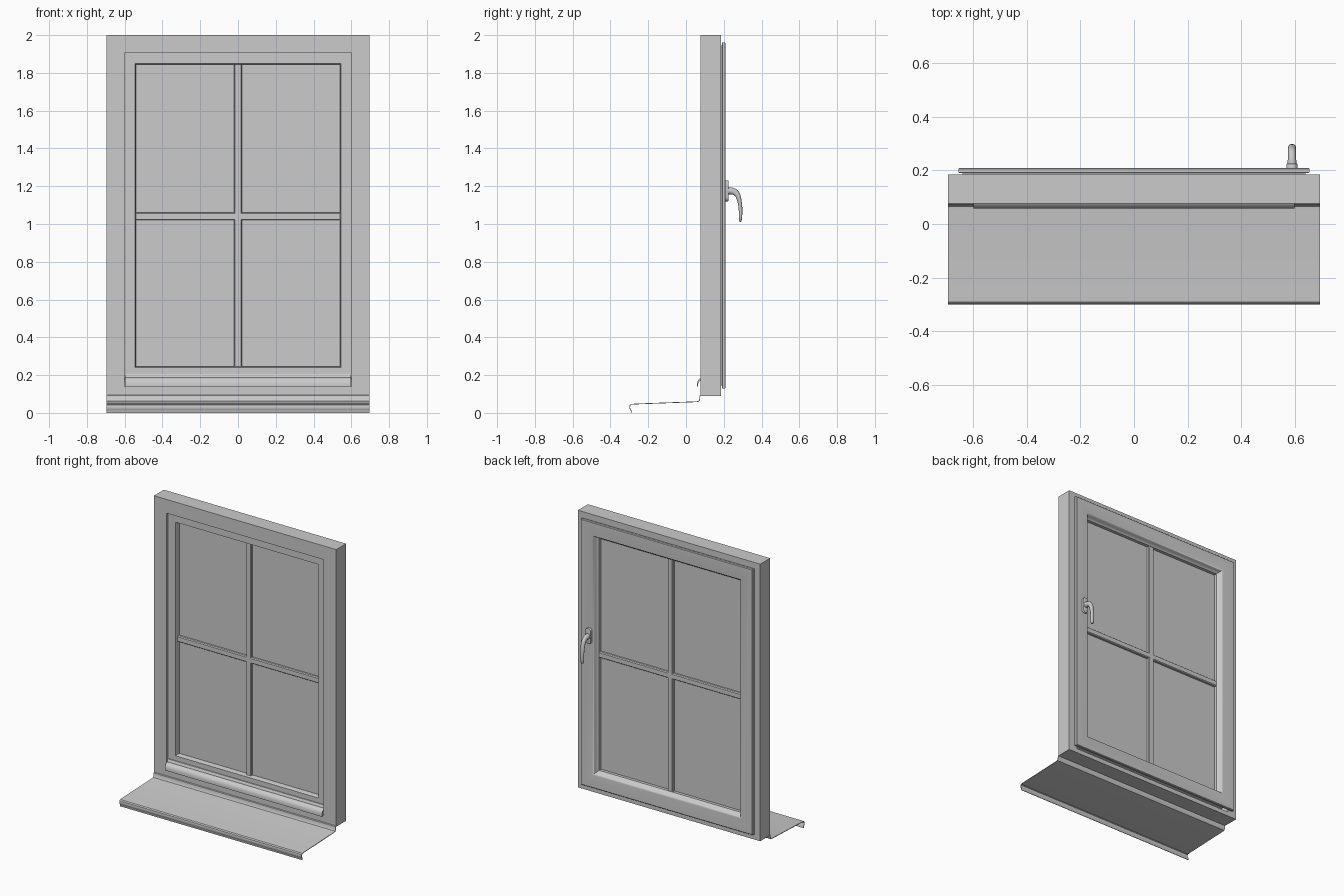
import bpy, bmesh, math
from mathutils import Vector

if "Cube" in bpy.data.objects:
    bpy.data.objects.remove(bpy.data.objects["Cube"])


def finish(name, bm, bevel=0.0, angle=35):
    bmesh.ops.recalc_face_normals(bm, faces=bm.faces)
    me = bpy.data.meshes.new(name)
    bm.to_mesh(me)
    bm.free()
    ob = bpy.data.objects.new(name, me)
    bpy.context.collection.objects.link(ob)
    bpy.ops.object.select_all(action='DESELECT')
    ob.select_set(True)
    bpy.context.view_layer.objects.active = ob
    bpy.ops.object.shade_smooth_by_angle(angle=math.radians(angle))
    if bevel:
        m = ob.modifiers.new("bevel", 'BEVEL')
        m.width, m.segments, m.limit_method = bevel, 2, 'ANGLE'
    return ob


def loft(name, rings, closed=False, caps=True, **kw):
    """Skin a list of equally sized vertex rings."""
    bm = bmesh.new()
    vs = [[bm.verts.new(p) for p in r] for r in rings]
    n = len(rings[0])
    pairs = list(zip(vs, vs[1:])) + ([(vs[-1], vs[0])] if closed else [])
    for a, b in pairs:
        for i in range(n):
            j = (i + 1) % n
            bm.faces.new((a[i], a[j], b[j], b[i]))
    if caps and not closed:
        bm.faces.new(vs[0])
        bm.faces.new(vs[-1])
    return finish(name, bm, **kw)


def rect_ring(hw, z0, z1, y):
    return [(-hw, y, z0), (hw, y, z0), (hw, y, z1), (-hw, y, z1)]


def extrude_x(name, profile, hw, **kw):
    return loft(name, [[(x, y, z) for y, z in profile] for x in (-hw, hw)], **kw)


# fixed outer frame, with a rebate behind the front lip
loft("outer_frame", [rect_ring(*r) for r in (
    (.695, .09, 2.0, .077), (.695, .09, 2.0, .185), (.63, .12, 1.935, .185),
    (.63, .12, 1.935, .10), (.60, .14, 1.905, .10), (.60, .14, 1.905, .077))],
    closed=True)


# opening sash: profile given as (half width, y), mitred round the pane
def sash_ring(hw, y):
    d = hw - .54
    return rect_ring(hw, .245 - d, 1.845 + d, y)


loft("sash", [sash_ring(*p) for p in (
    (.62, .097), (.62, .19), (.653, .19), (.656, .193), (.656, .206),
    (.652, .21), (.566, .21), (.561, .208), (.557, .202), (.554, .19),
    (.548, .182), (.54, .176), (.54, .112), (.545, .097))], closed=True)

# dark line between frame and sash flange: rubber seal
loft("sash_seal", [sash_ring(*p) for p in (
    (.64, .184), (.64, .191), (.615, .191), (.615, .184))], closed=True)

# glass pane
loft("glass_pane", [rect_ring(.545, .24, 1.85, y) for y in (.132, .155)])

# glazing bars: same chamfered section, upright and across
SECTION = [(-.02, .125), (-.02, .119), (-.015, .113), (.015, .113), (.02, .119),
           (.02, .168), (.015, .174), (-.015, .174), (-.02, .168)]
loft("glazing_bar_upright", [[(s, y, z) for s, y in SECTION] for z in (.243, 1.847)])
loft("glazing_bar_across", [[(x, y, 1.04 + s) for s, y in SECTION] for x in (-.542, .542)])

# weather bar along the bottom of the sash
extrude_x("weather_bar", [
    (.10, .207), (.092, .205), (.087, .198), (.085, .188), (.074, .182),
    (.065, .175), (.060, .165), (.058, .152), (.058, .14), (.063, .14),
    (.065, .158), (.072, .168), (.10, .172)], .599)

# folded sheet sill: polyline thickened downwards
SILL = [(-.2915, .0), (-.292, .012), (-.298, .02), (-.300, .03), (-.298, .041),
        (-.291, .047), (-.27, .049), (.055, .061), (.066, .063), (.070, .069),
        (.072, .092), (.078, .096)]
inner = []
for i, p in enumerate(SILL):
    a, b = Vector(SILL[max(i - 1, 0)]), Vector(SILL[min(i + 1, len(SILL) - 1)])
    t = (b - a).normalized()
    inner.append((p[0] + t.y * .004, max(p[1] - t.x * .004, 0)))
extrude_x("sill", SILL + inner[::-1], .695)

# handle rosette: upright capsule
HX = .59
caps = []
for i in range(32):
    a = math.tau * (i + .5) / 32
    caps.append((math.cos(a), math.sin(a), .034 if math.sin(a) > 0 else -.034))


def capsule(r, y):
    return [(HX + r * c, y, 1.175 + r * s + off) for c, s, off in caps]


loft("handle_plate", [capsule(.021, .205), capsule(.021, .222),
                      capsule(.0195, .225), capsule(.017, .226)])

# handle lever: ellipses swept along a bent path (y, z, half width, half thickness)
PATH = [(.22, 1.175, .018, .018), (.232, 1.175, .017, .018), (.245, 1.174, .015, .018),
        (.257, 1.170, .0145, .017), (.268, 1.161, .0145, .0155), (.276, 1.147, .0145, .0135),
        (.282, 1.128, .0145, .0115), (.287, 1.10, .0145, .0105), (.289, 1.07, .014, .0095),
        (.289, 1.04, .0135, .0085), (.287, 1.018, .012, .0075), (.286, 1.012, .008, .005)]
rings = []
for i, (y, z, w, h) in enumerate(PATH):
    a, b = PATH[max(i - 1, 0)], PATH[min(i + 1, len(PATH) - 1)]
    t = Vector((b[0] - a[0], b[1] - a[1])).normalized()
    ring = []
    for k in range(20):
        c, s = math.cos(math.tau * k / 20), math.sin(math.tau * k / 20)
        ring.append((HX + w * c, y - t.y * h * s, z + t.x * h * s))
    rings.append(ring)
loft("handle_lever", rings, angle=50)
